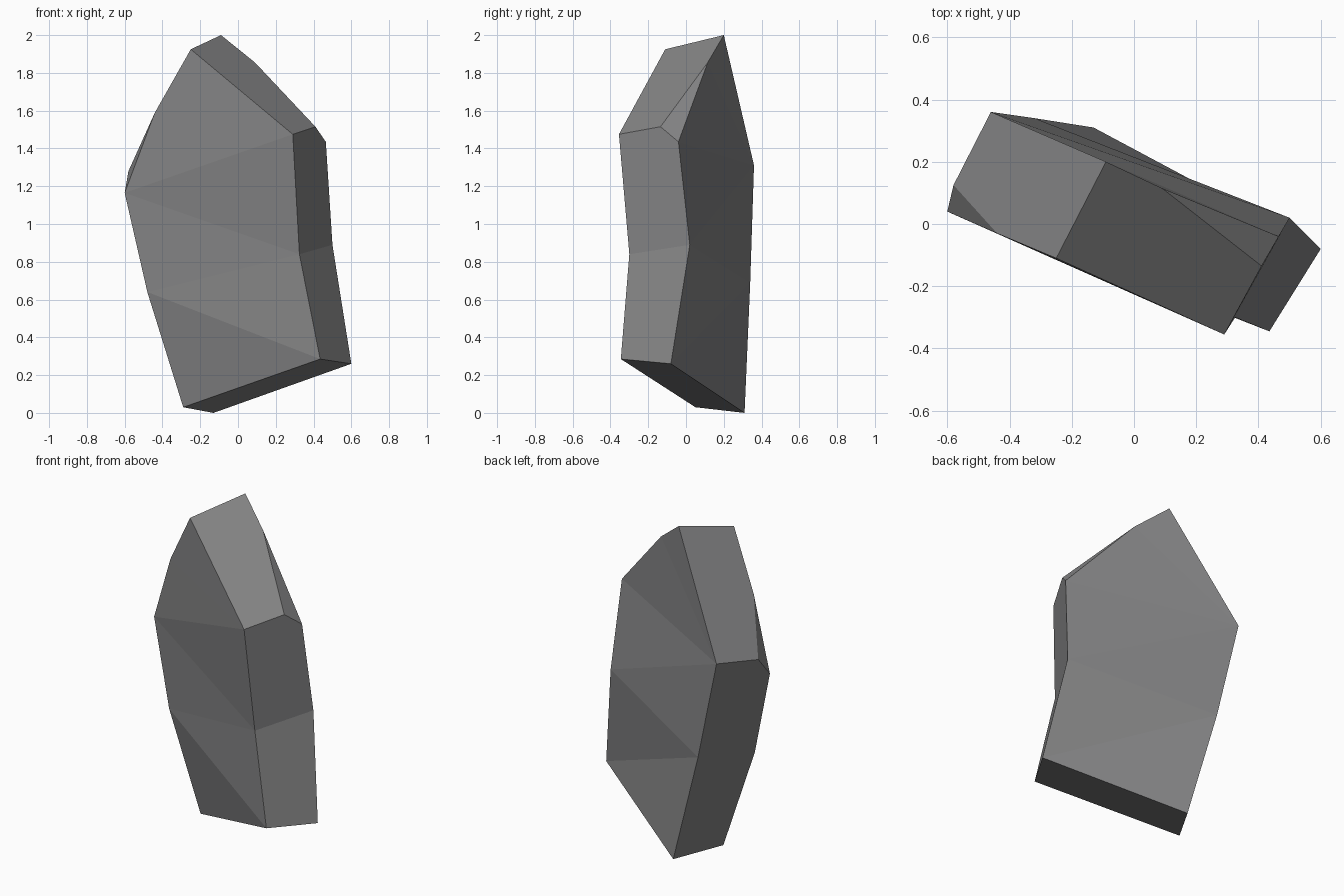
import bpy, bmesh

if "Cube" in bpy.data.objects:
    bpy.data.objects.remove(bpy.data.objects["Cube"])

# Corner points of the slab: capitals = front outline, small letters = back outline and chips
P = {
    "A": (-0.29, 0.05, 0.03), "B": (0.435, -0.345, 0.285), "C": (0.325, -0.30, 0.84),
    "D": (0.29, -0.355, 1.475), "E": (-0.25, -0.11, 1.925), "F": (-0.44, -0.03, 1.59),
    "G": (-0.60, 0.04, 1.165), "H": (-0.48, 0.015, 0.64),
    "a": (-0.13, 0.31, 0.0), "b": (0.60, -0.08, 0.26), "c": (0.50, 0.02, 0.89),
    "d": (0.465, -0.04, 1.435), "e": (-0.09, 0.20, 2.0), "g": (-0.46, 0.36, 1.31),
    "h": (-0.32, 0.34, 0.69),
    "t": (0.09, 0.115, 1.855), "r": (0.41, -0.135, 1.515), "l": (-0.58, 0.125, 1.28),
}
FACES = (
    "ABH HBC HCG GCD GDF FDE "   # front facets
    "abh hbc hcg gcd gdt gte "   # back facets
    "BCcb CDrdc DEetr trd "      # right side, top, chipped corner
    "EFlge FGl GHhgl HAah "      # left side
    "ABba"                       # bottom
).split()

# Grey stone material
stone = bpy.data.materials.new("grey stone")
stone.diffuse_color = (0.235, 0.235, 0.238, 1)
stone.use_nodes = True
stone.node_tree.nodes["Principled BSDF"].inputs["Base Color"].default_value = stone.diffuse_color

# Rock slab
bm = bmesh.new()
verts = {name: bm.verts.new(co) for name, co in P.items()}
for f in FACES:
    bm.faces.new([verts[n] for n in f])
bmesh.ops.recalc_face_normals(bm, faces=bm.faces)
mesh = bpy.data.meshes.new("rock_slab")
bm.to_mesh(mesh)
bm.free()
mesh.materials.append(stone)
rock = bpy.data.objects.new("rock_slab", mesh)
bpy.context.collection.objects.link(rock)
